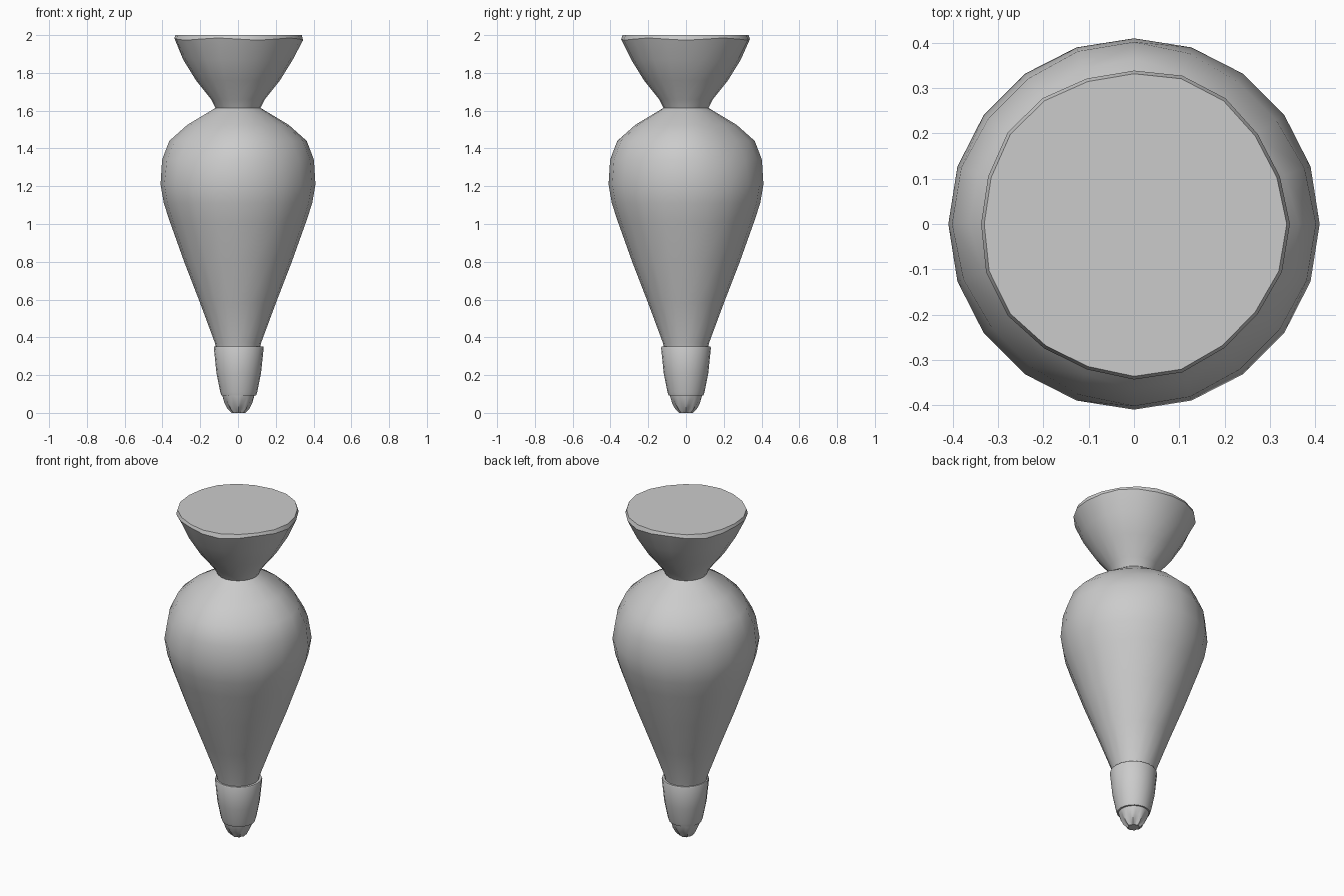
import bpy, bmesh, math

if "Cube" in bpy.data.objects:
    bpy.data.objects.remove(bpy.data.objects["Cube"])

def lathe(name, profile, sides, radius=lambda r, z, a: r, height=lambda z, a: z,
          caps=(True, True), centre_x=0.0, angle=40):
    """Revolve (r, z) rings, optionally modulating radius and height by angle."""
    bm = bmesh.new()
    rings = []
    for r, z in profile:
        ring = []
        for i in range(sides):
            a = 2 * math.pi * i / sides
            q = radius(r, z, a)
            ring.append(bm.verts.new((centre_x + q * math.cos(a), q * math.sin(a), height(z, a))))
        rings.append(ring)
    for low, up in zip(rings, rings[1:]):
        for i in range(sides):
            j = (i + 1) % sides
            bm.faces.new((low[i], low[j], up[j], up[i]))
    if caps[0]:
        bm.faces.new(rings[0][::-1])
    if caps[1]:
        bm.faces.new(rings[-1])
    bmesh.ops.recalc_face_normals(bm, faces=bm.faces)
    mesh = bpy.data.meshes.new(name)
    bm.to_mesh(mesh)
    bm.free()
    ob = bpy.data.objects.new(name, mesh)
    bpy.context.collection.objects.link(ob)
    bpy.context.view_layer.objects.active = ob
    ob.select_set(True)
    bpy.ops.object.shade_smooth_by_angle(angle=math.radians(angle))
    ob.select_set(False)
    return ob

# Filled bag: soft pleats on the shoulder, pinched neck and flared mouth
def pleat(r, z, a):
    if 1.3 < z < 1.64:
        w = math.sin(math.pi * (z - 1.3) / 0.34)
        return r * (1 + w * (0.035 * math.cos(4 * a) - 0.03 * math.sin(2 * a)))
    if z > 1.9:
        return r * (1 + 0.012 * math.cos(5 * a + 0.6))
    return r

def rim_wave(z, a):
    return z - 0.006 * (1 + math.cos(5 * a)) if 1.95 < z < 1.995 else z

bag_profile = [(0.112, 0.32), (0.122, 0.37), (0.20, 0.58), (0.285, 0.80), (0.36, 1.01),
               (0.393, 1.11), (0.41, 1.21), (0.397, 1.34), (0.352, 1.44), (0.26, 1.525),
               (0.165, 1.585), (0.118, 1.615), (0.142, 1.66), (0.222, 1.76), (0.29, 1.87),
               (0.341, 1.985), (0.334, 2.0)]
lathe("piping_bag", bag_profile, 20, pleat, rim_wave)

# Coupler collar with a lip around the bag
collar_profile = [(0.07, 0.09), (0.092, 0.092), (0.098, 0.11), (0.118, 0.21), (0.132, 0.345),
                  (0.129, 0.352), (0.114, 0.352), (0.111, 0.31)]
lathe("collar", collar_profile, 20, centre_x=0.004)

# Fluted star nozzle
def flute(r, z, a):
    depth = 0.22 * min(1, max(0, (0.085 - z) / 0.06))
    return r * (1 - depth * (0.5 - 0.5 * math.cos(8 * a)))

nozzle_profile = [(0.086, 0.10), (0.083, 0.085), (0.073, 0.05), (0.057, 0.02), (0.036, 0.0)]
lathe("star_nozzle", nozzle_profile[::-1], 32, flute, centre_x=0.002)
